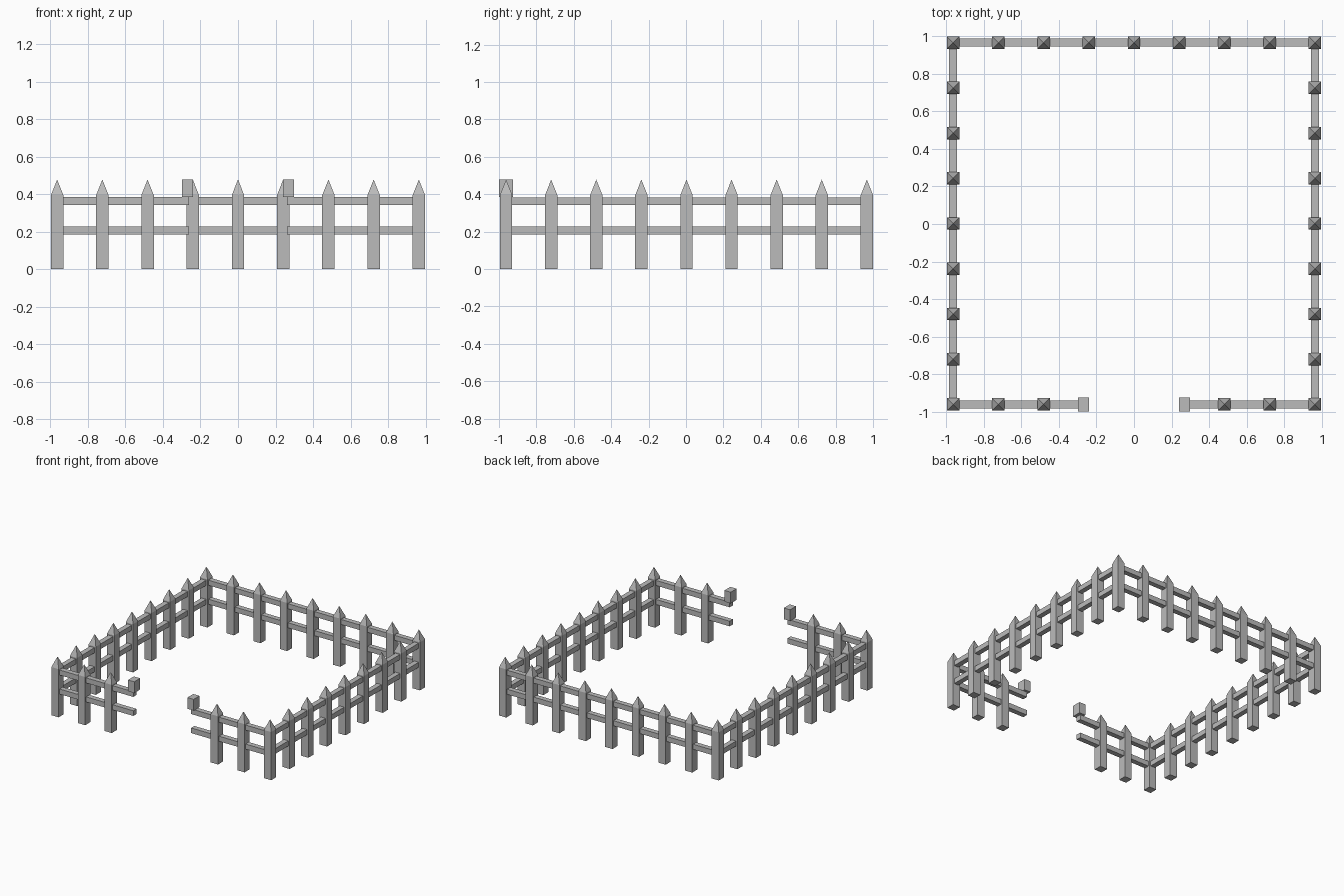
import bpy
import bmesh
from mathutils import Matrix, Vector

cube = bpy.data.objects.get("Cube")
if cube:
    bpy.data.objects.remove(cube, do_unlink=True)

GREY = (0.5, 0.5, 0.5, 1.0)
mat = bpy.data.materials.new("fence grey")
mat.use_nodes = True
mat.diffuse_color = GREY
mat.node_tree.nodes["Principled BSDF"].inputs["Base Color"].default_value = GREY

SIDE = 0.9645      # distance from centre to each fence line
SHIFT = 0.0025     # the gate caps stick out a little at the front
STEP = SIDE / 4    # post spacing
POST = 0.066       # post width
RAIL = 0.042       # rail thickness
GATE = 0.262       # inner end of the front rails
SHOULDER, TIP = 0.395, 0.478
FRONT, BACK = SHIFT - SIDE, SHIFT + SIDE


def add_object(name, bm):
    mesh = bpy.data.meshes.new(name)
    bm.to_mesh(mesh)
    bm.free()
    mesh.materials.append(mat)
    obj = bpy.data.objects.new(name, mesh)
    bpy.context.collection.objects.link(obj)
    return obj


def box(name, low, high):
    low, high = Vector(low), Vector(high)
    bm = bmesh.new()
    bmesh.ops.create_cube(bm, size=1, matrix=Matrix.Translation((low + high) / 2)
                          @ Matrix.Diagonal((*(high - low), 1)))
    return add_object(name, bm)


def post_mesh():
    """Square post with its top face poked up into a point."""
    bm = bmesh.new()
    bmesh.ops.create_cube(bm, size=1, matrix=Matrix.Translation((0, 0, SHOULDER / 2))
                          @ Matrix.Diagonal((POST, POST, SHOULDER, 1)))
    top = max(bm.faces, key=lambda f: f.calc_center_median().z)
    tip = bmesh.ops.poke(bm, faces=[top])["verts"][0]
    tip.co.z = TIP
    return add_object("corner_post", bm)


# Pointed posts around the square, leaving a gap at the front
spots = []
for i in range(-4, 5):
    spots.append(("back_post", i * STEP, BACK))
    if abs(i) > 1:
        spots.append(("front_post", i * STEP, FRONT))
    if abs(i) < 4:
        spots.append(("left_post", SIDE, SHIFT + i * STEP))
        spots.append(("right_post", -SIDE, SHIFT + i * STEP))
spots = [s for s in spots if not (s[0] == "front_post" and abs(s[1]) < 2 * STEP - 0.01)]

first = post_mesh()
shared = first.data
bpy.data.objects.remove(first)
for name, x, y in spots:
    post = bpy.data.objects.new(name, shared)
    post.location = (x, y, 0)
    bpy.context.collection.objects.link(post)

# Two rails on every side
r = RAIL / 2
for level, z in (("lower", 0.207), ("upper", 0.363)):
    box(level + "_back_rail", (-SIDE, BACK - r, z - r), (SIDE, BACK + r, z + r))
    for side, sx in (("left", 1), ("right", -1)):
        x = sx * SIDE
        box(f"{level}_{side}_rail", (x - r, FRONT, z - r), (x + r, BACK, z + r))
        a, b = sorted((x, sx * GATE))
        box(f"{level}_front_{side}_rail", (a, FRONT - r, z - r), (b, FRONT + r, z + r))

# Block caps resting on the rail ends at the opening
for side, sx in (("left", 1), ("right", -1)):
    a, b = sorted((sx * 0.241, sx * 0.298))
    box(f"gate_{side}_cap", (a, FRONT - 0.038, 0.386), (b, FRONT + 0.038, TIP))
